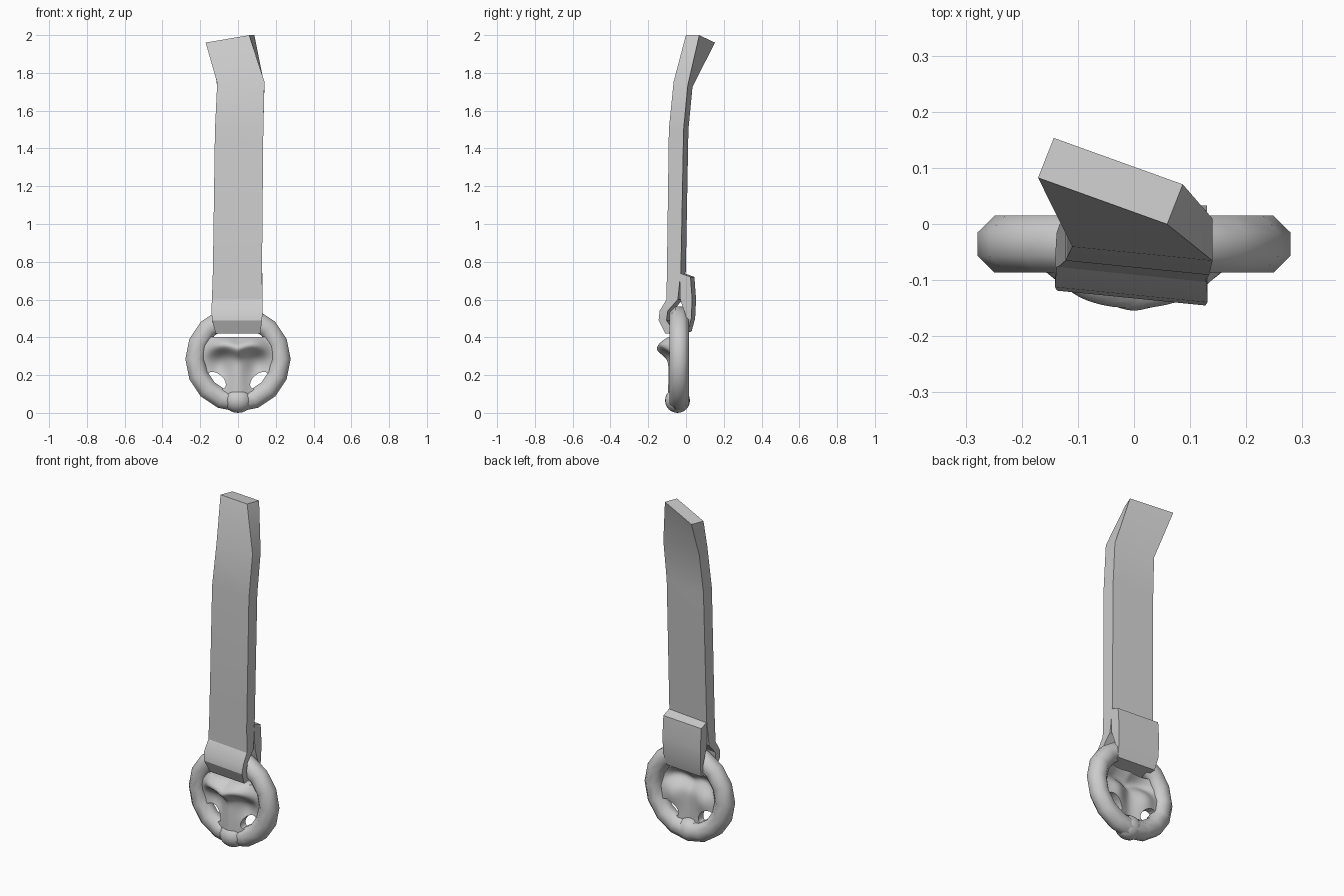
import bpy, bmesh, math
from math import exp, cos, sin, pi, sqrt

if "Cube" in bpy.data.objects:
    bpy.data.objects.remove(bpy.data.objects["Cube"])

RC = (0, -0.036, 0.285)   # ring centre


def make(name, verts, faces, angle=40):
    me = bpy.data.meshes.new(name)
    me.from_pydata(verts, [], faces)
    bm = bmesh.new()
    bm.from_mesh(me)
    bmesh.ops.recalc_face_normals(bm, faces=bm.faces)
    bm.to_mesh(me)
    bm.free()
    ob = bpy.data.objects.new(name, me)
    bpy.context.collection.objects.link(ob)
    smooth(ob, angle)
    return ob


def smooth(ob, angle):
    bpy.ops.object.select_all(action='DESELECT')
    ob.select_set(True)
    bpy.context.view_layer.objects.active = ob
    bpy.ops.object.shade_smooth_by_angle(angle=math.radians(angle))


# Strap: outer (y, z), inner (y, z), centre x, half width, sideways slope, tilt
stations = [
    (0.041, 1.98, 0.112, 1.98, -0.042, 0.115, -0.36, 0.17),
    (-0.053, 1.75, 0.022, 1.73, 0.015, 0.125, -0.10, 0.03),
    (-0.078, 1.50, 0.000, 1.50, 0.006, 0.128, -0.10, 0),
    (-0.088, 0.75, -0.014, 0.75, -0.003, 0.130, -0.10, 0),
    (-0.090, 0.60, -0.030, 0.60, -0.004, 0.134, -0.10, 0),
    (-0.126, 0.54, -0.083, 0.54, -0.005, 0.136, -0.10, 0),
    (-0.132, 0.49, -0.090, 0.49, -0.005, 0.132, -0.10, 0),
    (-0.100, 0.42, -0.070, 0.455, 0, 0.118, -0.08, 0),
    (0.020, 0.43, 0.000, 0.455, 0, 0.118, -0.08, 0),
    (0.038, 0.50, 0.014, 0.50, 0, 0.128, -0.08, 0),
    (0.043, 0.60, -0.020, 0.60, 0, 0.130, -0.08, 0),
    (0.034, 0.72, -0.022, 0.74, 0, 0.130, -0.08, 0),
]
verts, faces = [], []
for yo, zo, yi, zi, cx, hw, sl, tilt in stations:
    dx = 0.028 if sl < -0.3 else 0
    for y, z, s, off in ((yo, zo, -1, -dx / 2), (yo, zo, 1, -dx / 2),
                         (yi, zi, 1, dx / 2), (yi, zi, -1, dx / 2)):
        verts.append((cx + s * hw + off, y + sl * s * hw, z + tilt * s * hw))
for k in range(len(stations) - 1):
    a = 4 * k
    faces += [(a + j, a + (j + 1) % 4, a + 4 + (j + 1) % 4, a + 4 + j) for j in range(4)]
e = len(verts)
faces += [(0, 1, 2, 3), (e - 4, e - 3, e - 2, e - 1)]
make("strap", verts, faces, 25)

# Ring: 16 segments with an octagonal section
N, M = 16, 8
verts, faces = [], []
for i in range(N):
    a = 2 * pi * i / N
    for j in range(M):
        b = 2 * pi * (j + 0.5) / M
        r = 0.227 + 0.056 * cos(b)
        verts.append((r * cos(a), RC[1] + 0.055 * sin(b), RC[2] + r * sin(a)))
        faces.append((i * M + j, i * M + (j + 1) % M,
                      (i + 1) % N * M + (j + 1) % M, (i + 1) % N * M + j))
make("ring", verts, faces, 60)


# Face plate: sculpted relief with brow, nose column and hollow cheeks
def relief(x, z):
    ax = abs(x)
    zb = 0.345 + 0.02 * sin(min(ax / 0.2, 1) * pi) - 0.03 * (ax / 0.2) ** 2
    brow = 0.082 * exp(-(ax / 0.15) ** 4) * exp(-((z - zb) / 0.045) ** 2)
    nose = 0.032 * exp(-(ax / 0.055) ** 2) / (1 + exp((z - 0.33) / 0.02))
    cheek = 0.022 * exp(-((ax - 0.10) / 0.05) ** 2 - ((z - 0.25) / 0.06) ** 2)
    return -0.062 - brow - nose + cheek


NX, NZ = 36, 30
front, back, faces = [], [], []
for i in range(NX + 1):
    x = 0.215 * (2 * i / NX - 1)
    z0 = RC[2] - sqrt(0.228 ** 2 - x * x)
    z1 = 0.402 - 0.10 * max(0, abs(x) - 0.17)
    for j in range(NZ + 1):
        z = z0 + (z1 - z0) * j / NZ
        y = relief(x, z)
        front.append((x, y, z))
        back.append((x, -0.018 + 0.65 * (y + 0.062), z))
W, T = NZ + 1, len(front)
for i in range(NX):
    for j in range(NZ):
        q = (i * W + j, i * W + j + 1, (i + 1) * W + j + 1, (i + 1) * W + j)
        faces += [q, tuple(T + v for v in q)]
rim = ([i * W for i in range(NX + 1)] + [NX * W + j for j in range(1, W)]
       + [i * W + NZ for i in range(NX - 1, -1, -1)] + list(range(NZ - 1, 0, -1)))
for a, b in zip(rim, rim[1:] + rim[:1]):
    faces.append((a, b, T + b, T + a))
plate = make("face_plate", front + back, faces, 50)

# Slanted eye openings
for s in (-1, 1):
    ev, n = [], 16
    for y in (-0.3, 0.2):
        for k in range(n):
            t = 2 * pi * k / n
            u, v = 0.058 * cos(t), 0.034 * sin(t)
            c, d = cos(0.7), sin(0.7)
            ev.append((s * (0.113 + u * c - v * d), y, 0.172 + u * d + v * c))
    ef = [tuple(range(n)), tuple(range(n, 2 * n))]
    ef += [(k, (k + 1) % n, n + (k + 1) % n, n + k) for k in range(n)]
    cutter = make("eye_cutter", ev, ef)
    mod = plate.modifiers.new("eye", 'BOOLEAN')
    mod.operation, mod.object, mod.solver = 'DIFFERENCE', cutter, 'EXACT'
    bpy.context.view_layer.objects.active = plate
    bpy.ops.object.modifier_apply(modifier=mod.name)
    bpy.data.objects.remove(cutter)
smooth(plate, 50)

# Chin wrapped around the bottom of the ring
bpy.ops.mesh.primitive_uv_sphere_add(segments=20, ring_count=12, radius=1, location=(0, -0.045, 0.066))
chin = bpy.context.object
chin.name = "chin"
chin.scale = (0.075, 0.066, 0.066)
smooth(chin, 60)
